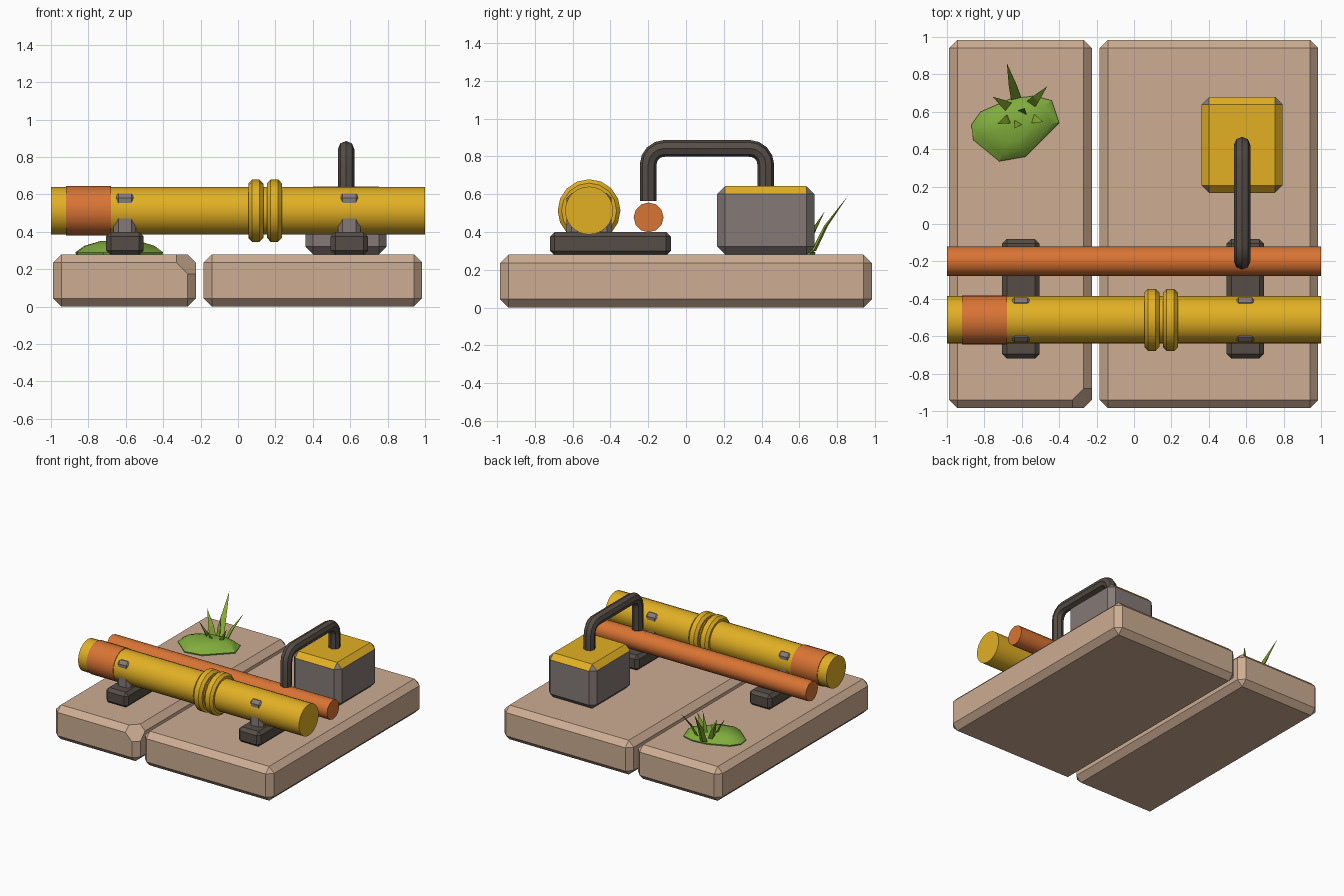
import bpy, bmesh, math
from mathutils import Vector, Matrix

cube = bpy.data.objects.get("Cube")
if cube:
    bpy.data.objects.remove(cube, do_unlink=True)


def material(name, rgb):
    col = [(c / 255 / 12.92 if c < 11 else ((c / 255 + 0.055) / 1.055) ** 2.4) for c in rgb] + [1]
    m = bpy.data.materials.new(name)
    m.use_nodes = True
    m.diffuse_color = col
    m.node_tree.nodes["Principled BSDF"].inputs["Base Color"].default_value = col
    return m


STONE = material("sandstone", (205, 173, 147))
YELLOW = material("yellow paint", (226, 176, 36))
ORANGE = material("orange paint", (217, 116, 52))
DARK = material("dark iron", (86, 77, 70))
GRAY = material("gray metal", (133, 122, 119))
MOSS = material("moss green", (128, 172, 60))
GRASS = material("grass green", (140, 176, 50))


def finish(name, bm, *mats, smooth=None):
    bmesh.ops.recalc_face_normals(bm, faces=bm.faces[:])
    me = bpy.data.meshes.new(name)
    bm.to_mesh(me)
    bm.free()
    ob = bpy.data.objects.new(name, me)
    bpy.context.collection.objects.link(ob)
    for m in mats:
        me.materials.append(m)
    if smooth:
        bpy.ops.object.select_all(action='DESELECT')
        ob.select_set(True)
        bpy.context.view_layer.objects.active = ob
        bpy.ops.object.shade_smooth_by_angle(angle=math.radians(smooth))
    return ob


def chamfer_box(lo, hi, bevel):
    lo, hi = Vector(lo), Vector(hi)
    bm = bmesh.new()
    bmesh.ops.create_cube(bm, size=1, matrix=Matrix.Translation((lo + hi) / 2)
                          @ Matrix.Diagonal((*(hi - lo), 1)))
    bmesh.ops.bevel(bm, geom=bm.edges[:], offset=bevel, segments=1, affect='EDGES')
    return bm


def x_cylinder(name, x0, x1, y, z, r, sides, mat, bevel=0):
    bm = bmesh.new()
    place = Matrix.Translation(((x0 + x1) / 2, y, z)) @ Matrix.Rotation(math.pi / 2, 4, 'Y')
    bmesh.ops.create_cone(bm, cap_ends=True, segments=sides, radius1=r, radius2=r,
                          depth=x1 - x0, matrix=place)
    if bevel:
        rims = [e for e in bm.edges if abs(e.verts[0].co.x - e.verts[1].co.x) < 1e-4]
        bmesh.ops.bevel(bm, geom=rims, offset=bevel, segments=1, affect='EDGES')
    return finish(name, bm, mat, smooth=35)


# Base slabs, the narrow one with a chipped front corner
finish("wide_slab", chamfer_box((-0.185, -0.985, 0), (0.985, 0.985, 0.28), 0.045), STONE)
bm = chamfer_box((-0.99, -0.985, 0), (-0.225, 0.985, 0.28), 0.045)
bmesh.ops.bisect_plane(bm, geom=bm.verts[:] + bm.edges[:] + bm.faces[:],
                       plane_co=(-0.33, -0.94, 0.28), plane_no=(1, -1, 1), clear_outer=True)
bmesh.ops.holes_fill(bm, edges=[e for e in bm.edges if e.is_boundary])
finish("narrow_slab", bm, STONE)

# Large pipe with its painted band and double collar
PY, PZ = -0.513, 0.513
x_cylinder("large_pipe", -1, 1, PY, PZ, 0.127, 24, YELLOW)
x_cylinder("pipe_band", -0.92, -0.68, PY, PZ, 0.132, 24, ORANGE)
for i, x in enumerate((0.055, 0.155)):
    x_cylinder(f"pipe_collar_{i + 1}", x, x + 0.08, PY, PZ, 0.166, 16, YELLOW, bevel=0.02)

# Thin pipe
x_cylinder("thin_pipe", -1, 1, -0.198, 0.477, 0.079, 12, ORANGE)

# Pipe supports and clamps
for side, x in (("right", -0.605), ("left", 0.595)):
    finish(f"{side}_support", chamfer_box((x - 0.1, -0.72, 0.275), (x + 0.1, -0.08, 0.4), 0.025), DARK)
    finish(f"{side}_clamp", chamfer_box((x - 0.06, PY - 0.119, 0.37),
                                        (x + 0.06, PY + 0.119, 0.605), 0.025), GRAY)

# Machine box with a painted lid: top face and top chamfers, not the corners
bm = chamfer_box((0.36, 0.165, 0.28), (0.795, 0.68, 0.642), 0.042)
bm.normal_update()
for f in bm.faces:
    f.material_index = int(f.normal.z > 0.1 and len(f.verts) == 4)
finish("machine_box", bm, GRAY, YELLOW)

# Bent handle tube from the box to above the thin pipe
Y0, Y1, TOP, R = -0.2, 0.422, 0.842, 0.085
path = [(Y0, 0.565)]
for cy, start in ((Y0 + R, math.pi), (Y1 - R, math.pi / 2)):
    for k in range(5):
        a = start - k * math.pi / 8
        path.append((cy + R * math.cos(a), TOP - R + R * math.sin(a)))
path.append((Y1, 0.62))
curve = bpy.data.curves.new("handle_tube", 'CURVE')
curve.dimensions = '3D'
curve.bevel_depth = 0.044
curve.bevel_resolution = 2
curve.use_fill_caps = True
spline = curve.splines.new('POLY')
spline.points.add(len(path) - 1)
for p, (y, z) in zip(spline.points, path):
    p.co = (0.578, y, z, 1)
curve.materials.append(DARK)
handle = bpy.data.objects.new("handle_tube", curve)
bpy.context.collection.objects.link(handle)
bpy.ops.object.select_all(action='DESELECT')
handle.select_set(True)
bpy.context.view_layer.objects.active = handle
bpy.ops.object.convert(target='MESH')
bpy.ops.object.shade_smooth_by_angle(angle=math.radians(30))

# Moss mound: domed rings of an irregular outline
outline = [(-0.87, 0.53), (-0.86, 0.45), (-0.72, 0.335), (-0.58, 0.36), (-0.40, 0.54),
           (-0.44, 0.66), (-0.53, 0.685), (-0.66, 0.67), (-0.82, 0.6)]
centre = Vector((-0.63, 0.53))
bm = bmesh.new()
rings = []
for scale, z in ((0.97, 0.27), (1, 0.29), (0.8, 0.325), (0.45, 0.35)):
    flat = [centre + (Vector(p) - centre) * scale for p in outline]
    rings.append([bm.verts.new((p.x, p.y, z)) for p in flat])
n = len(outline)
for a, b in zip(rings, rings[1:]):
    for i in range(n):
        bm.faces.new((a[i], a[(i + 1) % n], b[(i + 1) % n], b[i]))
bm.faces.new(rings[0])
bm.faces.new(rings[-1])
finish("moss_mound", bm, MOSS, smooth=30)

# Grass blades: bent three-sided spikes from base to tip
blades = [((-0.63, 0.67), (-0.68, 0.86, 0.595)), ((-0.56, 0.63), (-0.465, 0.735, 0.51)),
          ((-0.66, 0.62), (-0.755, 0.68, 0.50)), ((-0.65, 0.57), (-0.73, 0.535, 0.46)),
          ((-0.56, 0.57), (-0.485, 0.545, 0.45)), ((-0.60, 0.59), (-0.585, 0.62, 0.52)),
          ((-0.61, 0.56), (-0.64, 0.51, 0.42))]
bm = bmesh.new()
for (bx, by), tip in blades:
    base, tip = Vector((bx, by, 0.3)), Vector(tip)
    out = Vector((tip.x - bx, tip.y - by, 0))
    mid = base.lerp(tip, 0.45) - out * 0.1
    across = out.normalized().cross(Vector((0, 0, 1)))
    rows = []
    for p, w in ((base, 0.028), (mid, 0.022)):
        rows.append([bm.verts.new(p + d) for d in
                     (across * w, out.normalized() * w * 0.7, -across * w)])
    end = bm.verts.new(tip)
    for i in range(3):
        j = (i + 1) % 3
        bm.faces.new((rows[0][i], rows[0][j], rows[1][j], rows[1][i]))
        bm.faces.new((rows[1][i], rows[1][j], end))
    bm.faces.new(rows[0])
finish("grass_blades", bm, GRASS)
